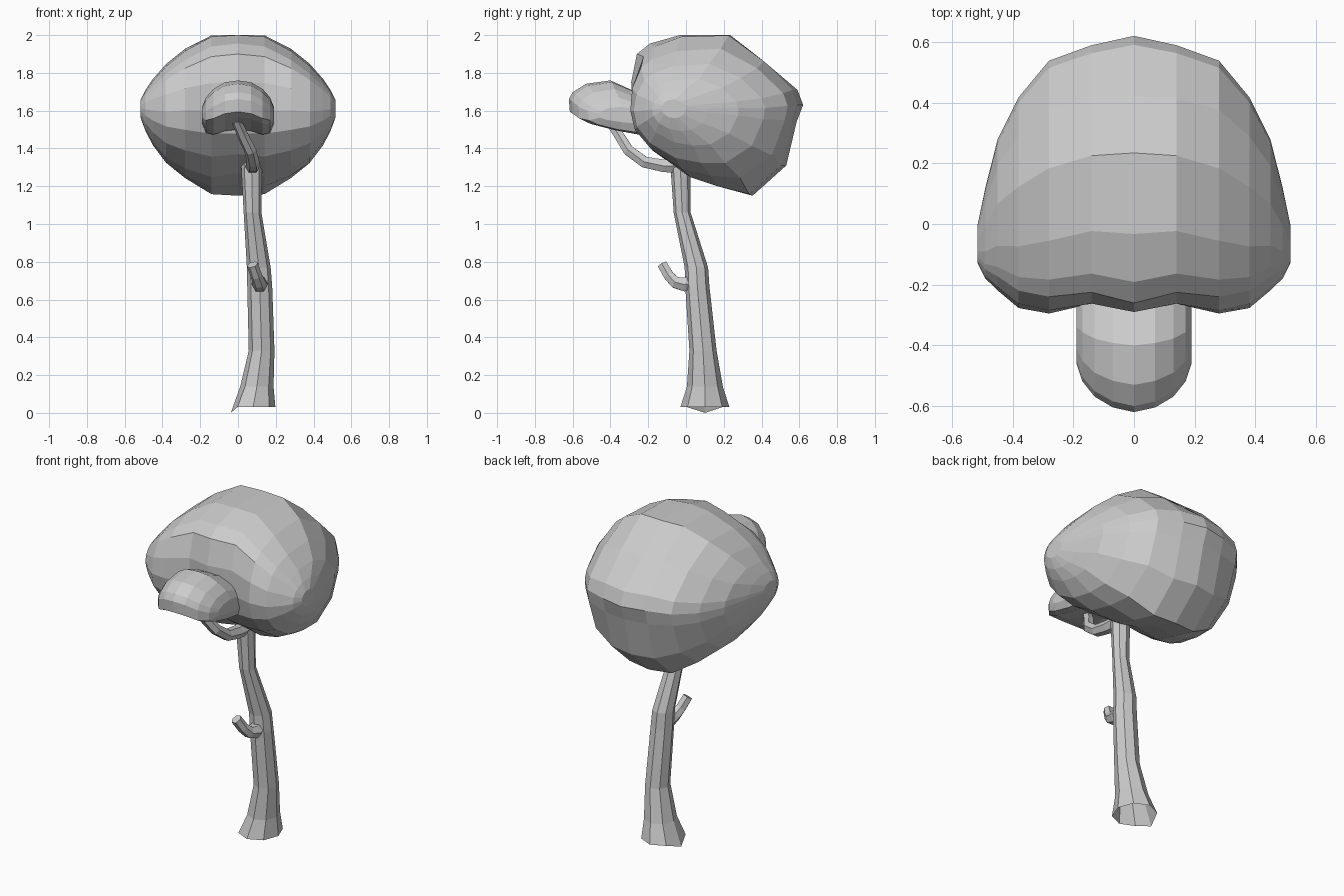
import bpy
from math import sin, cos, pi, hypot
from mathutils import Vector

if "Cube" in bpy.data.objects:
    bpy.data.objects.remove(bpy.data.objects["Cube"])


def loft(name, rings, cap_start=True, cap_end=True):
    """Skin a list of equal-length closed rings with flat quads."""
    n = len(rings[0])
    verts = [p for r in rings for p in r]
    faces = []
    for i in range(len(rings) - 1):
        for j in range(n):
            k = (j + 1) % n
            faces.append((i * n + j, i * n + k, (i + 1) * n + k, (i + 1) * n + j))
    if cap_start:
        faces.append(tuple(reversed(range(n))))
    if cap_end:
        faces.append(tuple(range(len(verts) - n, len(verts))))
    me = bpy.data.meshes.new(name)
    me.from_pydata(verts, [], faces)
    ob = bpy.data.objects.new(name, me)
    bpy.context.collection.objects.link(ob)
    return ob


def blob(name, profile, slices, rounding):
    """Foliage: side profile (y, z) refitted to each slice (x, y0, y1, z0, z1), mirrored.
    Outer slices are blended towards an ellipse by the rounding amount."""
    ys, zs = zip(*profile)
    norm = lambda v, s: (2 * v - min(s) - max(s)) / (max(s) - min(s))
    full = [(-s[0], *s[1:]) for s in reversed(slices) if s[0] > 0] + slices
    rings = []
    for x, y0, y1, z0, z1 in full:
        w = rounding * abs(x) / slices[-1][0]
        ring = []
        for y, z in profile:
            u, v = norm(y, ys), norm(z, zs)
            k = 1 - w + w / hypot(u, v)
            ring.append((x, (y0 + y1) / 2 + u * k * (y1 - y0) / 2,
                         (z0 + z1) / 2 + v * k * (z1 - z0) / 2))
        rings.append(ring)
    return loft(name, rings)


def branch(name, path, sides=6):
    """Tapered tube along (x, y, z, radius) points."""
    pts = [Vector(p[:3]) for p in path]
    rings = []
    for i, p in enumerate(pts):
        t = (pts[min(i + 1, len(pts) - 1)] - pts[max(i - 1, 0)]).normalized()
        n = t.cross(Vector((1, 0, 0))).normalized()
        u = n.cross(t)
        r = path[i][3]
        rings.append([p + r * (cos(2 * pi * j / sides) * u - sin(2 * pi * j / sides) * n)
                      for j in range(sides)])
    return loft(name, rings)


# Large crown
blob("large_crown",
     [(-.27, 1.90), (-.30, 1.75), (-.29, 1.60), (-.25, 1.48), (-.13, 1.37), (.02, 1.27),
      (.17, 1.215), (.35, 1.15), (.53, 1.31), (.585, 1.54), (.62, 1.63), (.59, 1.71),
      (.42, 1.85), (.23, 2.0), (-.04, 2.0), (-.20, 1.955)],
     [(0, -.29, .62, 1.15, 2.0), (.14, -.27, .59, 1.15, 2.0), (.28, -.30, .54, 1.23, 1.93),
      (.38, -.28, .42, 1.31, 1.85), (.45, -.22, .28, 1.41, 1.77),
      (.49, -.18, .12, 1.49, 1.71), (.515, -.13, .0, 1.56, 1.66)], .9)

# Small crown on the upper branch
blob("small_crown",
     [(-.60, 1.69), (-.62, 1.65), (-.615, 1.575), (-.54, 1.545), (-.40, 1.51), (-.25, 1.47),
      (-.16, 1.50), (-.15, 1.64), (-.28, 1.70), (-.40, 1.76), (-.53, 1.74)],
     [(0, -.62, -.15, 1.50, 1.76), (.07, -.605, -.15, 1.49, 1.75),
      (.13, -.57, -.16, 1.47, 1.715), (.17, -.52, -.17, 1.48, 1.67),
      (.19, -.46, -.20, 1.53, 1.62)], .3)

# Trunk: eight-sided rings (cx, cy, z, rx, ry), open flared foot with an uneven rim
rings = []
for cx, cy, z, rx, ry in [(.08, .10, .03, .118, .13), (.10, .10, .14, .088, .095),
                          (.125, .09, .33, .068, .072), (.115, .06, .67, .066, .064),
                          (.11, .055, .77, .063, .062), (.077, -.02, 1.06, .047, .045),
                          (.072, -.03, 1.30, .055, .052), (.07, -.02, 1.36, .045, .045)]:
    rings.append([(cx + rx * cos(j * pi / 4), cy + ry * sin(j * pi / 4),
                   z - (.03 if z < .05 and j == 4 else 0)) for j in range(8)])
loft("trunk", rings, cap_start=False)

# Branches
branch("upper_branch", [(.075, -.02, 1.305, .042), (.08, -.12, 1.308, .038),
                        (.08, -.22, 1.328, .034), (.065, -.305, 1.39, .032),
                        (.025, -.355, 1.47, .03), (-.01, -.41, 1.55, .026)])
branch("lower_branch", [(.115, .05, .69, .045), (.115, -.01, .68, .042),
                        (.112, -.055, .69, .035), (.097, -.09, .725, .031),
                        (.076, -.125, .785, .03)])
